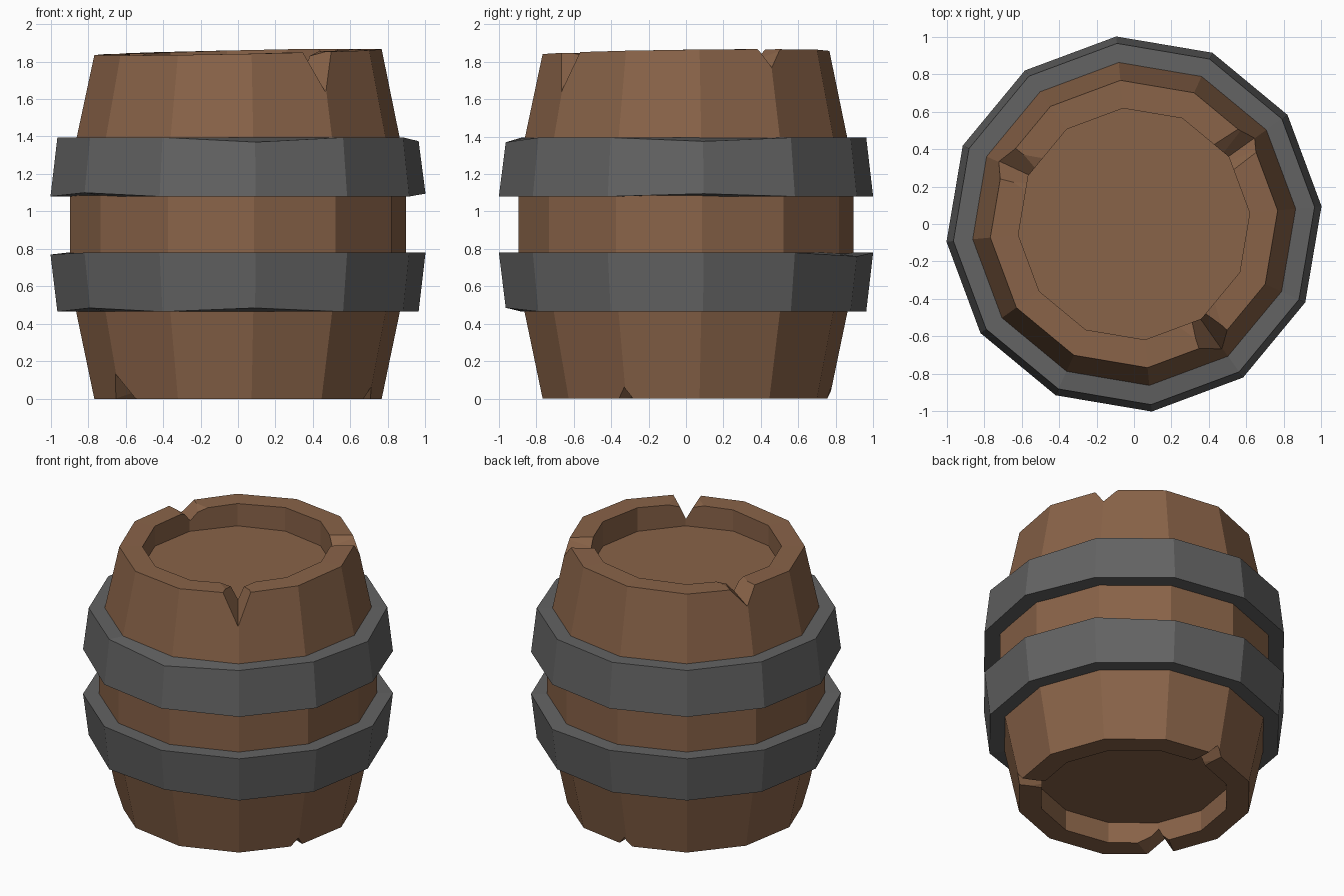
import bpy, bmesh, math
from mathutils import Vector

cube = bpy.data.objects.get("Cube")
if cube:
    bpy.data.objects.remove(cube, do_unlink=True)

SIDES = 12
START = math.radians(5.4)
HEIGHT = 1.85


def material(name, color):
    m = bpy.data.materials.new(name)
    m.use_nodes = True
    m.diffuse_color = color
    bsdf = m.node_tree.nodes["Principled BSDF"]
    bsdf.inputs["Base Color"].default_value = color
    bsdf.inputs["Roughness"].default_value = 0.8
    return m


wood = material("brown wood", (0.25, 0.125, 0.065, 1))
iron = material("dark iron", (0.125, 0.125, 0.125, 1))


def finish(name, bm, mat):
    bmesh.ops.recalc_face_normals(bm, faces=bm.faces)
    mesh = bpy.data.meshes.new(name)
    bm.to_mesh(mesh)
    bm.free()
    mesh.materials.append(mat)
    ob = bpy.data.objects.new(name, mesh)
    bpy.context.collection.objects.link(ob)
    return ob


def lathe(name, profile, mat, closed, lift):
    """Spin (radius, z) points into a faceted solid; lift(point, side) nudges z."""
    bm = bmesh.new()
    rings = []
    for p, (r, z) in enumerate(profile):
        ring = []
        for k in range(SIDES):
            a = START + k * math.tau / SIDES
            ring.append(bm.verts.new((r * math.cos(a), r * math.sin(a), z + lift(p, k))))
        rings.append(ring)
    pairs = list(zip(rings, rings[1:]))
    if closed:
        pairs.append((rings[-1], rings[0]))
    else:
        bm.faces.new(rings[0])
        bm.faces.new(rings[-1])
    for lo, hi in pairs:
        for k in range(SIDES):
            n = (k + 1) % SIDES
            bm.faces.new((lo[k], lo[n], hi[n], hi[k]))
    return finish(name, bm, mat)


# Wooden body with a sunken lid at both ends; the top rim is slightly tilted
def rim_tilt(p, k):
    a = START + k * math.tau / SIDES
    return 0.015 * math.cos(a) + 0.01 * math.sin(a) if p in (5, 6) else 0


body = lathe("barrel_body",
             [(0.62, 0.15), (0.62, 0), (0.77, 0), (0.9, 0.62), (0.9, 1.23),
              (0.77, HEIGHT), (0.62, HEIGHT), (0.62, 1.69)],
             wood, False, rim_tilt)


# Chipped V notches in the rims
def notch(angle, minus, plus, outer_depth, inner_depth, top):
    bm = bmesh.new()
    a = math.radians(angle)
    out = Vector((math.cos(a), math.sin(a), 0))
    side = Vector((-out.y, out.x, 0))
    level, up = (HEIGHT, 1) if top else (0, -1)
    ends = []
    for r in (0.5, 0.95):
        t = (r - 0.6) / 0.17
        depth = max(0.02, inner_depth + (outer_depth - inner_depth) * t)
        grow = (depth + 0.06) / depth
        corners = [(0, -depth), (plus * grow, 0.06), (-minus * grow, 0.06)]
        ends.append([bm.verts.new(out * r + side * s + Vector((0, 0, level + up * h)))
                     for s, h in corners])
    near, far = ends
    bm.faces.new(near)
    bm.faces.new(far)
    for i in range(3):
        j = (i + 1) % 3
        bm.faces.new((near[i], near[j], far[j], far[i]))
    bmesh.ops.triangulate(bm, faces=bm.faces)
    cutter = finish("notch_cutter", bm, wood)
    cutter.hide_render = True
    return cutter


cutters = [
    notch(-55, 0.16, 0.13, 0.19, 0.10, True),
    notch(155, 0.15, 0.13, 0.12, 0.08, True),
    notch(35.5, 0.06, 0.08, 0.08, 0.07, True),
    notch(215, 0.08, 0.14, 0.13, 0.10, False),
    notch(-25, 0.05, 0.05, 0.06, 0.05, False),
    notch(94, 0.06, 0.06, 0.06, 0.05, False),
]
for c in cutters:
    mod = body.modifiers.new("notch", "BOOLEAN")
    mod.operation = "DIFFERENCE"
    mod.solver = "EXACT"
    mod.object = c
bpy.context.view_layer.update()
graph = bpy.context.evaluated_depsgraph_get()
carved = bpy.data.meshes.new_from_object(body.evaluated_get(graph))
body.modifiers.clear()
body.data = carved
for c in cutters:
    bpy.data.objects.remove(c, do_unlink=True)


# Iron hoops, flaring towards the middle, with a few dented corners
def dents(table):
    return lambda p, k: table.get((p, k), 0)


lathe("upper_hoop", [(0.86, 1.08), (1.005, 1.08), (0.968, 1.395), (0.86, 1.395)],
      iron, True, dents({(2, 9): -0.025, (2, 0): -0.02, (1, 7): 0.02, (1, 0): 0.015}))
lathe("lower_hoop", [(0.86, 0.465), (0.968, 0.465), (1.005, 0.78), (0.86, 0.78)],
      iron, True, dents({(1, 7): 0.02, (1, 9): 0.02, (2, 2): -0.02, (2, 6): -0.01}))
